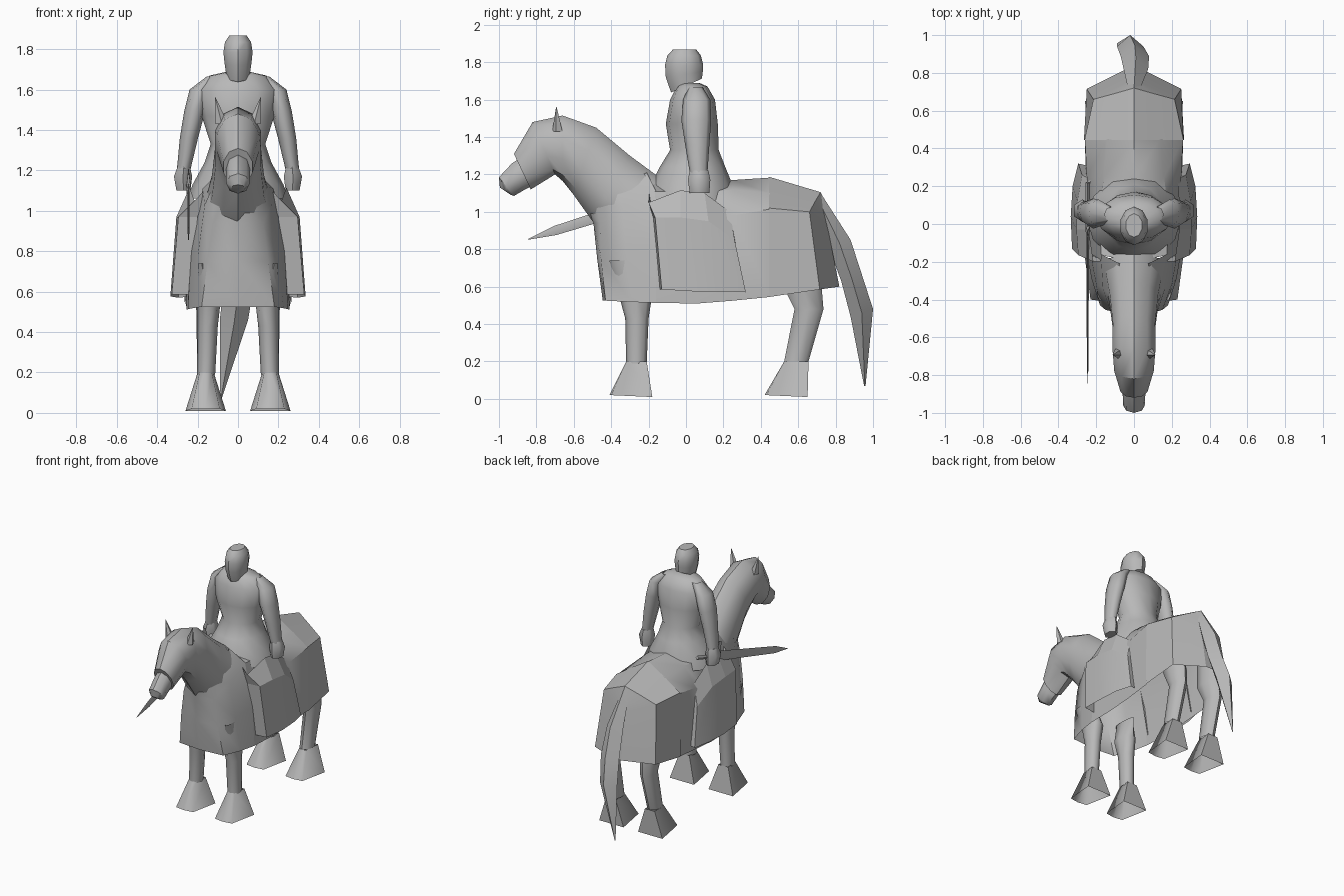
import bpy, bmesh, math
from mathutils import Vector

grey = bpy.data.materials.new("plain grey")
grey.diffuse_color = (0.48, 0.48, 0.48, 1)


def finish(name, bm, angle=40, mirror=False):
    """Turn a bmesh into a shaded object, optionally mirrored in x."""
    if mirror:
        twin = bmesh.ops.duplicate(bm, geom=bm.verts[:] + bm.edges[:] + bm.faces[:])["geom"]
        for v in twin:
            if isinstance(v, bmesh.types.BMVert):
                v.co.x *= -1
    bmesh.ops.remove_doubles(bm, verts=bm.verts[:], dist=0.0005)
    bmesh.ops.recalc_face_normals(bm, faces=bm.faces[:])
    me = bpy.data.meshes.new(name)
    bm.to_mesh(me)
    bm.free()
    me.materials.append(grey)
    ob = bpy.data.objects.new(name, me)
    bpy.context.collection.objects.link(ob)
    bpy.context.view_layer.objects.active = ob
    ob.select_set(True)
    bpy.ops.object.shade_smooth_by_angle(angle=math.radians(angle))
    ob.select_set(False)
    return ob


def loft(name, rings, closed=True, caps=(True, True), angle=40, mirror=False):
    """Skin a row of equal point rings."""
    bm = bmesh.new()
    rows = [[bm.verts.new(p) for p in r] for r in rings]
    n = len(rows[0])
    for a, b in zip(rows, rows[1:]):
        for i in range(n if closed else n - 1):
            j = (i + 1) % n
            bm.faces.new((a[i], a[j], b[j], b[i]))
    for use, row in zip(caps, (rows[0], rows[-1])):
        if use:
            bm.faces.new(row)
    return finish(name, bm, angle, mirror)


def arch(half):
    """Complete a half section that starts on the centre line."""
    return [(-x, y, z) for x, y, z in half[:0:-1]] + half


def span_ring(top, bottom, half, n=10):
    """Ellipse between two (y, z) points, half wide in x."""
    t, b = Vector((0, *top)), Vector((0, *bottom))
    mid, arm = (t + b) / 2, (t - b) / 2
    return [mid + arm * math.cos(2 * math.pi * i / n)
            + Vector((half * math.sin(2 * math.pi * i / n), 0, 0)) for i in range(n)]


def flat_ring(x, half, y0, y1, z, n=8, tilt=0):
    """Level ellipse from y0 to y1; tilt raises its back edge."""
    pts = []
    for i in range(n):
        a = 2 * math.pi * i / n
        c = math.cos(a)
        pts.append(Vector((x + half * math.sin(a), (y0 + y1) / 2 - (y1 - y0) / 2 * c, z - tilt * c)))
    return pts


# Horse head and neck
loft("horse_neck", [span_ring(*r) for r in [
    ((-0.92, 1.31), (-0.83, 1.12), 0.075),
    ((-0.82, 1.48), (-0.70, 1.20), 0.11),
    ((-0.66, 1.515), (-0.66, 1.165), 0.12),
    ((-0.48, 1.45), (-0.60, 1.09), 0.118),
    ((-0.30, 1.30), (-0.50, 0.95), 0.135),
    ((-0.13, 1.175), (-0.38, 0.87), 0.165)]], caps=(True, False))
loft("horse_muzzle", [span_ring(*r, n=8) for r in [
    ((-0.90, 1.28), (-0.82, 1.14), 0.06),
    ((-0.93, 1.26), (-0.86, 1.12), 0.06),
    ((-1.0, 1.185), (-0.92, 1.085), 0.058),
    ((-0.995, 1.13), (-0.935, 1.09), 0.035)]], caps=(False, True), angle=45)

# Ears: small leaning cones
loft("horse_ears", [flat_ring(0.08, 0.033, -0.715, -0.655, 1.43, 5),
                    flat_ring(0.112, 0.002, -0.695, -0.691, 1.56, 5)],
     caps=(False, True), mirror=True)

# Chest cloth: continues the neck down to the hem
loft("chest_cloth", [arch(r) for r in [
    [(0, -0.53, 1.01), (0.085, -0.48, 1.04), (0.12, -0.38, 1.13), (0.075, -0.21, 1.21)],
    [(0, -0.495, 0.94), (0.125, -0.46, 0.94), (0.165, -0.34, 1.03), (0.175, -0.16, 1.11)],
    [(0, -0.475, 0.75), (0.15, -0.455, 0.75), (0.20, -0.32, 0.77), (0.23, -0.16, 0.80)],
    [(0, -0.445, 0.525), (0.18, -0.43, 0.525), (0.225, -0.29, 0.518), (0.248, -0.16, 0.513)]]],
    closed=False, caps=(False, False), angle=60)

# Middle cloth over the back of the horse
loft("back_cloth", [arch(a) for a in [
    [(0, -0.20, 1.20), (0.175, -0.165, 1.11), (0.23, -0.16, 0.80), (0.248, -0.16, 0.513)],
    [(0, 0.06, 1.15), (0.18, 0.06, 1.10), (0.245, 0.06, 0.85), (0.255, 0.06, 0.51)],
    [(0, 0.25, 1.17), (0.16, 0.25, 1.12), (0.25, 0.25, 0.98), (0.255, 0.25, 0.525)],
    [(0, 0.45, 1.183), (0.14, 0.45, 1.10), (0.26, 0.45, 1.015), (0.26, 0.45, 0.545)]]],
    closed=False, caps=(False, False), angle=35)

# Rump cloth: tent-shaped faceted cover with a closed back panel
loft("rump_cloth", [arch(a) for a in [
    [(0, 0.445, 1.187), (0.13, 0.445, 1.107), (0.262, 0.445, 1.02), (0.265, 0.445, 0.545)],
    [(0, 0.72, 1.105), (0.105, 0.69, 1.055), (0.215, 0.66, 1.0), (0.25, 0.715, 0.585)],
    [(0, 0.745, 1.05), (0.02, 0.745, 1.0), (0.03, 0.755, 0.93), (0.04, 0.82, 0.60)]]],
    closed=False, caps=(False, True), angle=12)

# Legs, both pairs mirrored
loft("front_legs", [flat_ring(*r) for r in [
    (0.18, 0.02, -0.41, -0.22, 0.74), (0.145, 0.06, -0.36, -0.18, 0.56),
    (0.15, 0.05, -0.325, -0.20, 0.43), (0.158, 0.045, -0.32, -0.21, 0.19)]],
    caps=(False, False), angle=60, mirror=True)
loft("hind_legs", [flat_ring(*r) for r in [
    (0.18, 0.05, 0.47, 0.68, 0.85), (0.15, 0.062, 0.52, 0.725, 0.60),
    (0.155, 0.05, 0.58, 0.735, 0.48), (0.158, 0.045, 0.525, 0.655, 0.20)]],
    caps=(False, False), angle=60, mirror=True)


# Hooves: hollow flared wedges
def hooves(name, y_low, y_high, toe, heel):
    def box(y0, y1, wf, wb, z0, z1):
        c = 0.16
        return [(c - wf, y0 + 0.01, z0), (c, y0, z0), (c + wf, y0 + 0.01, z0),
                (c + wb, y1, z1), (c, y1, z1), (c - wb, y1, z1)]
    loft(name, [box(y_low[0], y_low[1], 0.03, 0.04, 0.20, 0.20),
                box(y_high[0], y_high[1], toe, heel, 0.02, 0.01)],
         caps=(False, False), angle=70, mirror=True)


hooves("front_hooves", (-0.32, -0.21), (-0.41, -0.18), 0.07, 0.10)
hooves("hind_hooves", (0.525, 0.655), (0.42, 0.65), 0.07, 0.10)


# Tail: flattened and bent to one side
def tail_ring(x, half, outer, inner):
    o, i = Vector((x, *outer)), Vector((x, *inner))
    m = (o + i) / 2
    return [o, m + Vector((half, 0, 0)), i, m - Vector((half, 0, 0))]


loft("tail", [tail_ring(*r) for r in [
    (0, 0.03, (0.72, 1.10), (0.70, 1.02)),
    (0.01, 0.065, (0.88, 0.85), (0.76, 0.82)),
    (0.005, 0.075, (0.945, 0.65), (0.83, 0.63)),
    (-0.02, 0.07, (1.0, 0.48), (0.88, 0.44)),
    (-0.085, 0.004, (0.96, 0.07), (0.952, 0.07))]], angle=50)

# Rider torso flaring into the robe
loft("rider_torso", [flat_ring(0, *r, n=12) for r in [
    (0.05, -0.03, 0.07, 1.69), (0.14, -0.05, 0.115, 1.67),
    (0.20, -0.085, 0.155, 1.60), (0.18, -0.108, 0.17, 1.47),
    (0.135, -0.085, 0.175, 1.33), (0.165, -0.14, 0.21, 1.24),
    (0.225, -0.195, 0.255, 1.13), (0.25, -0.20, 0.26, 1.06)]],
    caps=(True, False), angle=60)

# Robe side panels hanging over the horse, faceted
loft("robe_panels", [
    [(0.15, -0.195, 1.12), (0.215, -0.20, 1.05), (0.24, -0.03, 1.115),
     (0.24, 0.10, 1.10), (0.23, 0.235, 1.00), (0.20, 0.25, 1.04)],
    [(0.20, -0.175, 0.97), (0.295, -0.165, 0.97), (0.305, -0.03, 0.97),
     (0.30, 0.12, 0.95), (0.275, 0.26, 0.85), (0.24, 0.26, 0.86)],
    [(0.24, -0.14, 0.585), (0.328, -0.13, 0.585), (0.335, 0.04, 0.575),
     (0.325, 0.20, 0.575), (0.295, 0.32, 0.57), (0.25, 0.31, 0.575)]],
    closed=False, caps=(False, False), angle=15, mirror=True)

# Arms and fists
loft("rider_arms", [flat_ring(*r) for r in [
    (0.12, 0.035, 0.01, 0.09, 1.665), (0.188, 0.052, -0.015, 0.13, 1.60),
    (0.215, 0.052, -0.025, 0.135, 1.49), (0.243, 0.045, -0.005, 0.125, 1.36),
    (0.268, 0.034, 0.02, 0.115, 1.21)]], caps=(False, False), angle=80, mirror=True)
loft("rider_fists", [flat_ring(*r, n=6) for r in [
    (0.268, 0.035, 0.02, 0.12, 1.22), (0.272, 0.052, 0.01, 0.13, 1.17),
    (0.27, 0.04, 0.02, 0.125, 1.10)]], angle=60, mirror=True)

# Helmeted head, lower at the face than at the nape
loft("rider_head", [flat_ring(0, *r[:4], n=10, tilt=r[4]) for r in [
    (0.06, -0.08, 0.085, 1.675, 0.037), (0.07, -0.108, 0.09, 1.735, 0.015),
    (0.076, -0.112, 0.092, 1.785, 0.0), (0.068, -0.10, 0.08, 1.835, 0.0),
    (0.045, -0.07, 0.055, 1.868, 0.0)]], angle=45)


# Sword: diamond section blade, guard and grip along one line
def blade_ring(y, z, half, thick, x=-0.245):
    d = Vector((0, -0.28, 0.96)) * half
    c = Vector((x, y, z))
    return [c + d, c + Vector((thick, 0, 0)), c - d, c - Vector((thick, 0, 0))]


loft("sword_blade", [blade_ring(*r) for r in [
    (-0.845, 0.853, 0.002, 0.001), (-0.70, 0.90, 0.025, 0.005),
    (-0.03, 1.11, 0.035, 0.006)]], angle=30)
loft("sword_guard", [blade_ring(-0.04, 1.11, 0.10, 0.012),
                     blade_ring(-0.01, 1.12, 0.10, 0.012)], angle=30)
loft("sword_grip", [blade_ring(-0.02, 1.115, 0.015, 0.012),
                    blade_ring(0.22, 1.19, 0.015, 0.012)], angle=30)
